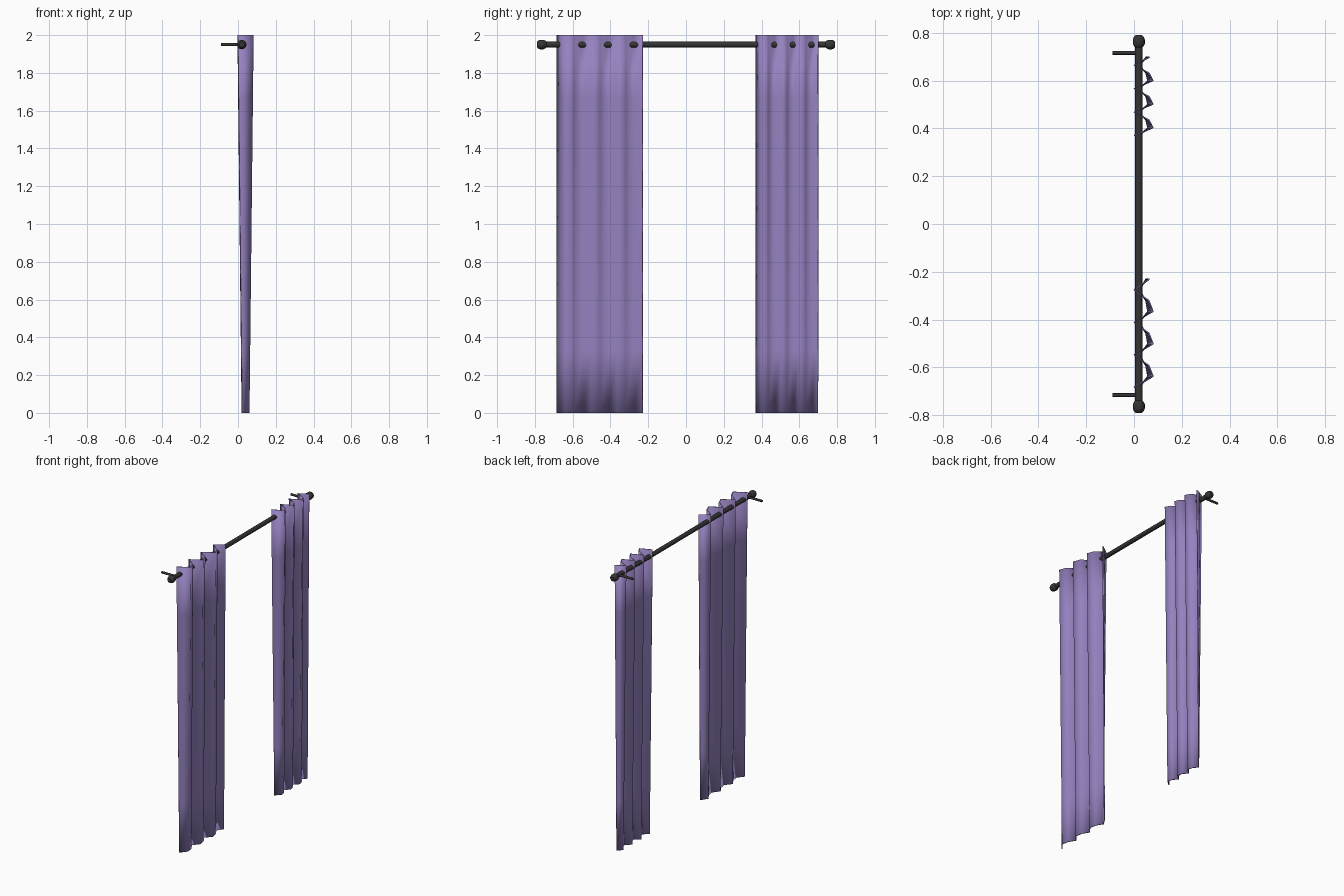
import bpy, bmesh, math
from mathutils import Matrix

if "Cube" in bpy.data.objects:
    bpy.data.objects.remove(bpy.data.objects["Cube"])


def material(name, rgb):
    m = bpy.data.materials.new(name)
    m.diffuse_color = (*rgb, 1)
    m.use_nodes = True
    m.node_tree.nodes["Principled BSDF"].inputs["Base Color"].default_value = m.diffuse_color
    return m


PURPLE = material("purple_cloth", (0.30, 0.22, 0.52))
DARK = material("dark_metal", (0.035, 0.035, 0.035))
ROD_X, ROD_Z = 0.02, 1.95


def finish(name, bm, mat, angle=40):
    bmesh.ops.recalc_face_normals(bm, faces=bm.faces)
    me = bpy.data.meshes.new(name)
    bm.to_mesh(me)
    bm.free()
    ob = bpy.data.objects.new(name, me)
    bpy.context.collection.objects.link(ob)
    me.materials.append(mat)
    bpy.ops.object.select_all(action='DESELECT')
    ob.select_set(True)
    bpy.context.view_layer.objects.active = ob
    bpy.ops.object.shade_smooth_by_angle(angle=math.radians(angle))
    return ob


def lathe_y(name, profile, sides=16):
    """Revolve (y, radius) points around the rod axis."""
    bm = bmesh.new()
    rings = []
    for y, r in profile:
        rings.append([bm.verts.new((ROD_X + r * math.cos(a), y, ROD_Z + r * math.sin(a)))
                      for a in (2 * math.pi * i / sides for i in range(sides))])
    for a, b in zip(rings, rings[1:]):
        for i in range(sides):
            j = (i + 1) % sides
            bm.faces.new((a[i], a[j], b[j], b[i]))
    bm.faces.new(rings[0])
    bm.faces.new(rings[-1])
    return finish(name, bm, DARK)


def curtain(name, y0, y1):
    """Pleated cloth: three points per fold, folds relax toward the hem."""
    fold, n, rows, mid = (0.0, 0.08, 0.062), 10, 6, 0.04
    xs = [fold[k % 3] for k in range(n)] + [0.065]
    bm = bmesh.new()
    grid = []
    for r in range(rows + 1):
        t = r / rows
        s = 0.45 + 0.55 * t
        grid.append([bm.verts.new((mid + (x - mid) * s, y0 + (y1 - y0) * k / n, 2 * t))
                     for k, x in enumerate(xs)])
    for a, b in zip(grid, grid[1:]):
        for k in range(n):
            bm.faces.new((a[k], a[k + 1], b[k + 1], b[k]))
    ob = finish(name, bm, PURPLE, 180)
    mod = ob.modifiers.new("thickness", 'SOLIDIFY')
    mod.thickness = 0.006
    mod.offset = 0
    return ob


# Two cloth panels, one drawn wider than the other
curtain("curtain_wide", -0.683, -0.23)
curtain("curtain_narrow", 0.37, 0.698)

# Rod
lathe_y("rod", [(-0.75, 0.015), (0.75, 0.015)])

# Finials and wall brackets at both ends
for side, label in ((-1, "left"), (1, "right")):
    prof = [(0.738, 0.015), (0.746, 0.021), (0.754, 0.025), (0.772, 0.025),
            (0.783, 0.021), (0.79, 0.014)]
    lathe_y("finial_" + label, [(side * y, r) for y, r in prof])
    bm = bmesh.new()
    bmesh.ops.create_cone(bm, cap_ends=True, segments=12, radius1=0.008, radius2=0.008,
                          depth=0.11,
                          matrix=Matrix.Translation((-0.035, side * 0.716, ROD_Z))
                          @ Matrix.Rotation(math.pi / 2, 4, 'Y'))
    finish("bracket_" + label, bm, DARK)
